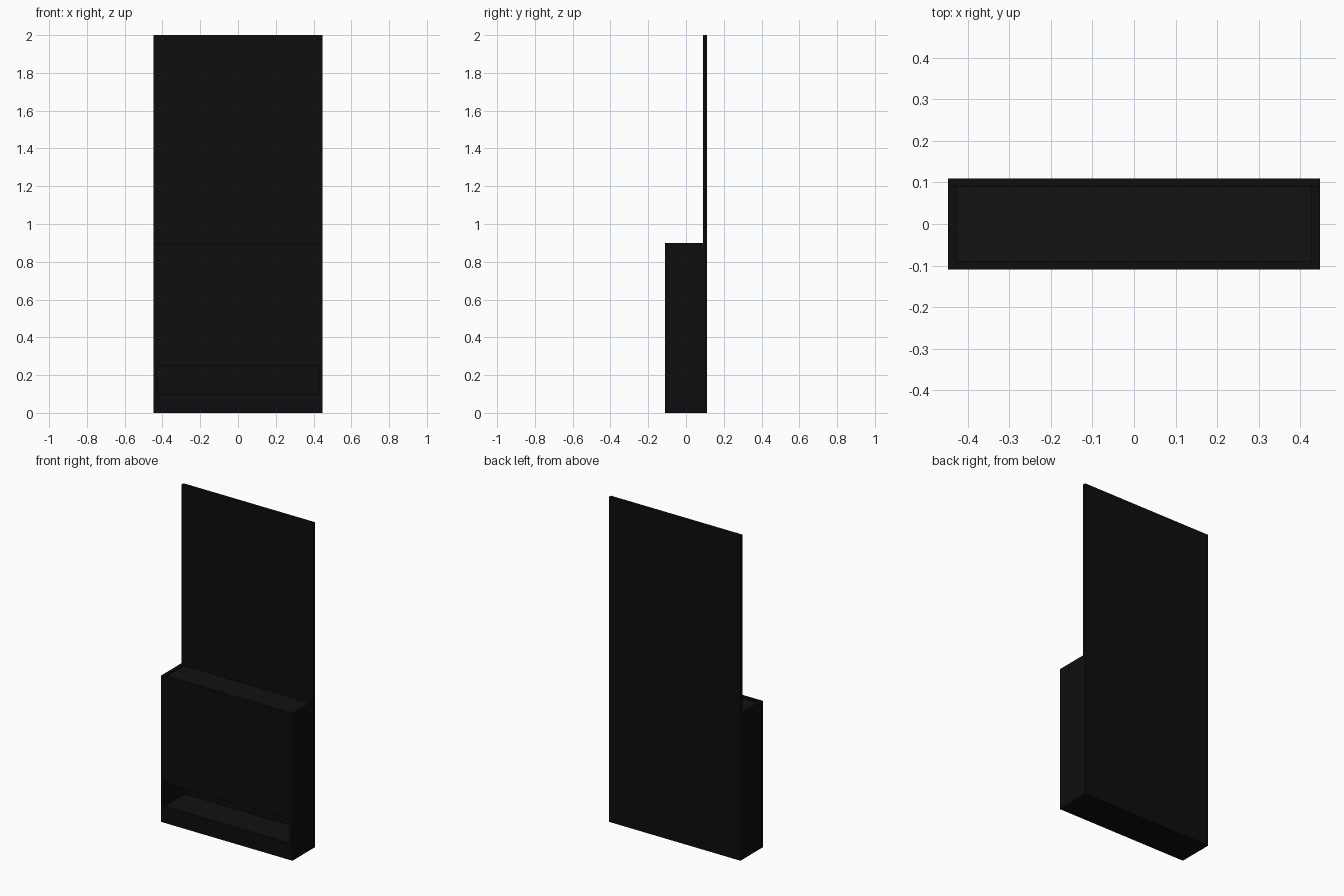
import bpy

if "Cube" in bpy.data.objects:
    bpy.data.objects.remove(bpy.data.objects["Cube"])

mat = bpy.data.materials.new("black_board")
mat.diffuse_color = (0.004, 0.004, 0.004, 1)
mat.use_nodes = True
mat.node_tree.nodes["Principled BSDF"].inputs["Base Color"].default_value = mat.diffuse_color
shelf_mat = bpy.data.materials.new("black_shelf")
shelf_mat.diffuse_color = (0.006, 0.006, 0.006, 1)
shelf_mat.use_nodes = True
shelf_mat.node_tree.nodes["Principled BSDF"].inputs["Base Color"].default_value = shelf_mat.diffuse_color


def panel(name, x, y, z, material=mat):
    """Flat board spanning the given (min, max) ranges."""
    bpy.ops.mesh.primitive_cube_add(size=1, location=[sum(r) / 2 for r in (x, y, z)])
    ob = bpy.context.object
    ob.name = name
    ob.scale = [r[1] - r[0] for r in (x, y, z)]
    bpy.ops.object.transform_apply(location=False, rotation=False, scale=True)
    ob.data.materials.append(material)
    return ob


W, D, T = 0.448, 0.11, 0.02
IN = W - T

# Tall backboard
panel("backboard", (-W, W), (D - T, D), (0, 2))

# Cabinet sides
for side, s in (("left", -1), ("right", 1)):
    panel(side + "_side", sorted((s * IN, s * W)), (-D, D - T), (0, 0.9))

# Cabinet front: large panel above the open slot, kick panel below
panel("front_panel", (-IN, IN), (-D, -D + T), (0.25, 0.9))
panel("kick_panel", (-IN, IN), (-D, -D + T), (0, 0.1))

# Slot floor, recessed top and base
inner_y = (-D + T, D - T)
panel("slot_floor", (-IN, IN), inner_y, (0.08, 0.1), shelf_mat)
panel("top_board", (-IN, IN), inner_y, (0.87, 0.89), shelf_mat)
panel("base_board", (-IN, IN), inner_y, (0, T))
